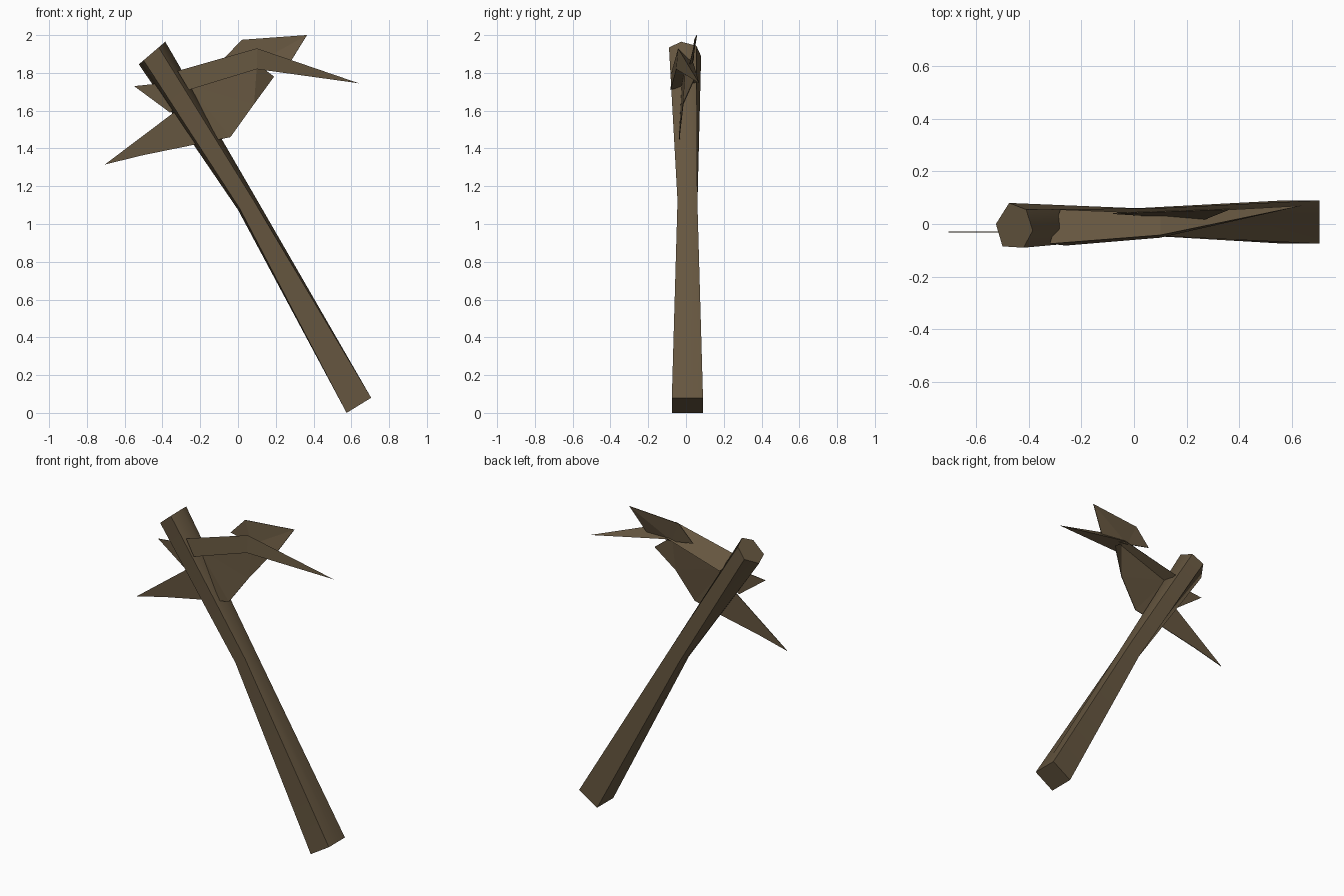
import bpy, bmesh, math

wood = bpy.data.materials.new("dark_brown")
wood.diffuse_color = (0.13, 0.092, 0.05, 1)


def build(name, verts, faces, thin=0.0):
    me = bpy.data.meshes.new(name)
    me.from_pydata(verts, [], faces)
    me.materials.append(wood)
    ob = bpy.data.objects.new(name, me)
    bpy.context.collection.objects.link(ob)
    bm = bmesh.new()
    bm.from_mesh(me)
    bmesh.ops.recalc_face_normals(bm, faces=bm.faces)
    bm.to_mesh(me)
    bm.free()
    if thin:
        mod = ob.modifiers.new("thickness", 'SOLIDIFY')
        mod.thickness = thin
        mod.offset = 0
    return ob


def loft(name, rings):
    # Join equal-sized rings and cap both ends
    n = len(rings[0])
    verts = [p for r in rings for p in r]
    faces = [(k * n + i, k * n + (i + 1) % n, (k + 1) * n + (i + 1) % n, (k + 1) * n + i)
             for k in range(len(rings) - 1) for i in range(n)]
    faces += [tuple(reversed(range(n))), tuple(range(len(verts) - n, len(verts)))]
    return build(name, verts, faces)


def ring(left, right, section):
    # Section points are (fraction from left to right, y)
    return [(left[0] + (right[0] - left[0]) * t, y, left[1] + (right[1] - left[1]) * t)
            for t, y in section]


# Leaning handle: square foot, narrow waist, hexagonal top
handle = loft("handle", [
    ring((0.575, 0.0), (0.705, 0.08),
         [(0, 0.008), (0, 0.09), (1, 0.09), (1, 0.008), (1, -0.075), (0, -0.075)]),
    ring((0.0, 1.075), (0.098, 1.132),
         [(0, 0.02), (0.1, 0.06), (0.9, 0.06), (1, 0.0), (0.85, -0.045), (0.1, -0.042)]),
    ring((-0.525, 1.845), (-0.385, 1.965),
         [(0, 0), (0.36, 0.08), (0.82, 0.055), (1, -0.025), (0.75, -0.09), (0.18, -0.085)]),
])
bpy.context.view_layer.objects.active = handle
handle.select_set(True)
bpy.ops.object.shade_smooth_by_angle(angle=math.radians(50))

# Bent beak: ridge, front edge, back edge, converging on one tip
beak = [(-0.32, -0.075, 1.81), (-0.26, -0.082, 1.71), (-0.28, 0.055, 1.75),
        (0.10, -0.042, 1.93), (0.10, -0.052, 1.82), (0.10, 0.04, 1.85),
        (0.64, 0.07, 1.745)]
build("beak", beak, [(0, 2, 1), (0, 1, 4, 3), (1, 2, 5, 4), (2, 0, 3, 5),
                     (3, 4, 6), (4, 5, 6), (5, 3, 6)])

# Main blade sheet, curling backwards at its upper right
build("blade",
      [(-0.34, -0.03, 1.59), (-0.23, -0.03, 1.42), (-0.04, -0.035, 1.46),
       (0.085, -0.015, 1.635), (0.19, 0.05, 1.78), (0.10, 0.0, 1.85),
       (-0.27, -0.02, 1.74)],
      [(0, 1, 2, 6), (6, 2, 3), (6, 3, 5), (3, 4, 5)], 0.004)

# Thin spikes on the far side of the handle
build("long_spike",
      [(-0.705, -0.03, 1.315), (-0.50, -0.03, 1.365), (-0.23, -0.03, 1.42),
       (-0.20, -0.03, 1.50), (-0.34, -0.03, 1.59)],
      [(0, 1, 2, 3, 4)], 0.004)
build("short_spike",
      [(-0.55, -0.03, 1.73), (-0.36, -0.03, 1.59), (-0.28, -0.03, 1.65),
       (-0.36, -0.03, 1.75)],
      [(0, 1, 2, 3)], 0.004)

# Upright fin rising behind the beak
build("fin",
      [(-0.08, 0.04, 1.87), (0.02, 0.045, 1.975), (0.365, 0.057, 2.0),
       (0.26, 0.015, 1.83), (0.08, 0.03, 1.84)],
      [(0, 1, 4), (1, 2, 4), (2, 3, 4)], 0.004)
